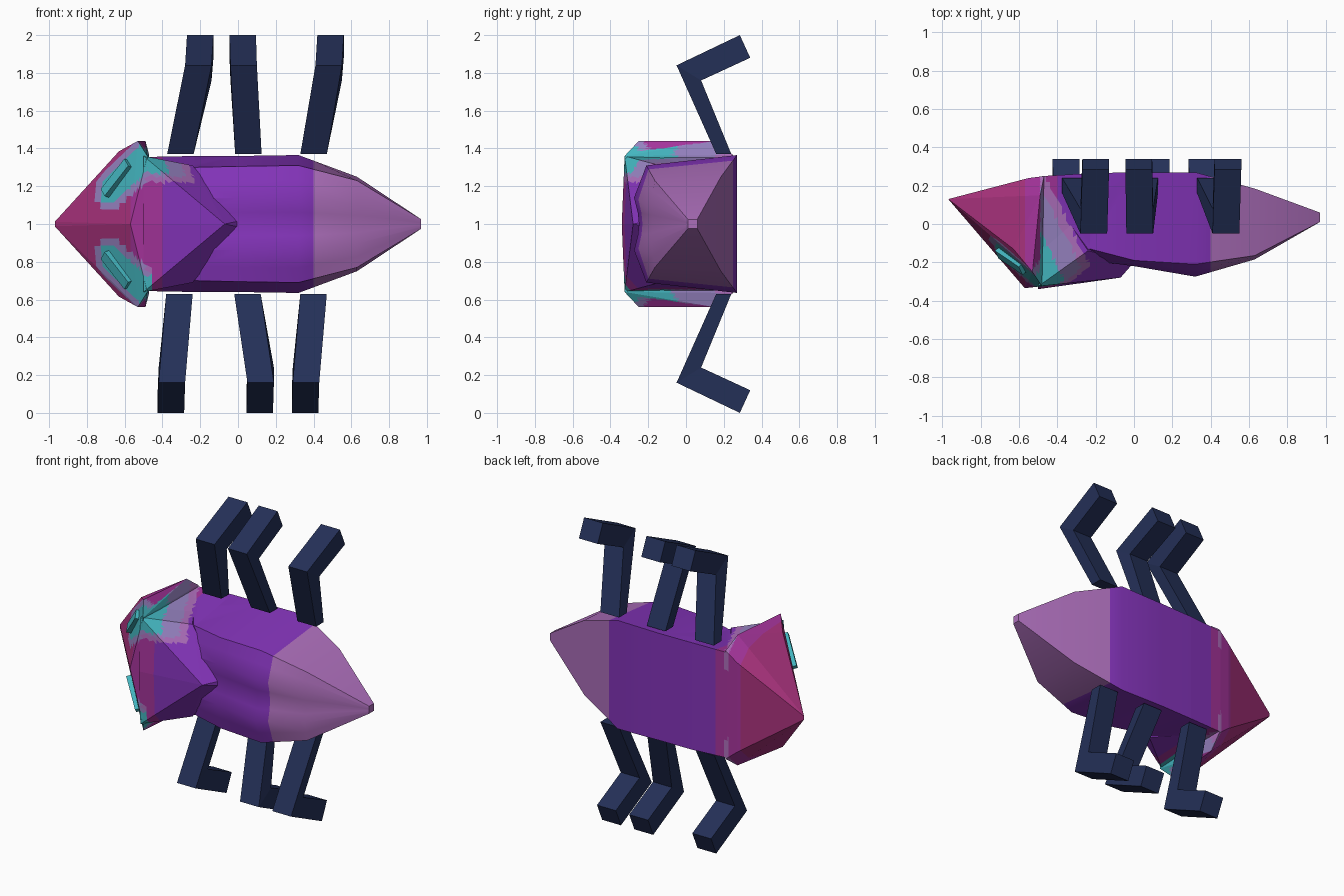
import bpy, bmesh, math
from mathutils import Vector, Matrix

cube = bpy.data.objects.get("Cube")
if cube:
    bpy.data.objects.remove(cube)


def material(name, *rgb):
    lin = [((c / 255 + 0.055) / 1.055) ** 2.4 for c in rgb] + [1]
    m = bpy.data.materials.new(name)
    m.use_nodes = True
    m.diffuse_color = lin
    m.node_tree.nodes["Principled BSDF"].inputs["Base Color"].default_value = lin
    return m


PURPLE, MAGENTA, PINK, TAIL, TEAL, LILAC = range(6)
SHELL = [material("purple", 132, 52, 186), material("magenta violet", 165, 52, 155),
         material("deep pink", 168, 50, 124), material("pale violet", 172, 110, 186),
         material("teal", 68, 182, 192), material("lilac", 150, 130, 192)]
NAVY = material("navy", 36, 48, 88)


def finish(name, bm, mats, smooth=None):
    bmesh.ops.recalc_face_normals(bm, faces=bm.faces)
    me = bpy.data.meshes.new(name)
    bm.to_mesh(me)
    bm.free()
    ob = bpy.data.objects.new(name, me)
    bpy.context.collection.objects.link(ob)
    for m in mats:
        me.materials.append(m)
    if smooth:
        bpy.ops.object.select_all(action='DESELECT')
        ob.select_set(True)
        bpy.context.view_layer.objects.active = ob
        bpy.ops.object.shade_smooth_by_angle(angle=math.radians(smooth))
    return ob


def segment_distance(p, a, b):
    a, b = Vector(a), Vector(b)
    t = max(0, min(1, (p - a).dot(b - a) / (b - a).length_squared))
    return (p - a - (b - a) * t).length


def shell_colour(p):
    # bands along the body, with teal patches around the eyes
    x, y, z = p.x, p.y, p.z - 1
    side = abs(z)
    if x < -0.49:
        d = segment_distance(Vector((x, y, side)), (-0.68, -0.17, 0.19), (-0.5, -0.32, 0.35))
        if d < 0.085:
            return TEAL
        if d < 0.125:
            return LILAC
    elif side > 0.22 and (z > 0 or x < -0.45):
        d = x + 0.48 + 0.5 * (y + 0.32)
        if d < 0.13 and side > 0.27:
            return TEAL
        if d < 0.25 and side > 0.25:
            return LILAC
        if d < 0.3:
            return TAIL
    if x < -0.57:
        return PINK
    if x < -0.4:
        return MAGENTA
    return TAIL if x > 0.4 else PURPLE


def cut_x(bm, x):
    bmesh.ops.bisect_plane(bm, geom=bm.verts[:] + bm.edges[:] + bm.faces[:],
                           plane_co=(x, 0, 0), plane_no=(1, 0, 0))


def paint(bm):
    cut_x(bm, -0.23)
    bmesh.ops.triangulate(bm, faces=[f for f in bm.faces if f.calc_center_median().x < -0.23])
    fine = [e for e in bm.edges if all(v.co.x < -0.229 for v in e.verts)]
    bmesh.ops.subdivide_edges(bm, edges=fine, cuts=11, use_grid_fill=True)
    for x in (-0.57, -0.4, 0.4):
        cut_x(bm, x)
    for f in bm.faces:
        f.material_index = shell_colour(f.calc_center_median())


def hull(name, half):
    # convex part, mirrored across z = 1
    bm = bmesh.new()
    for x, y, z in half:
        for s in ((1, -1) if z else (1,)):
            bm.verts.new((x, y, 1 + s * z))
    res = bmesh.ops.convex_hull(bm, input=bm.verts[:])
    loose = [v for v in res["geom_interior"] if isinstance(v, bmesh.types.BMVert)]
    bmesh.ops.delete(bm, geom=loose, context='VERTS')
    paint(bm)
    return finish(name, bm, SHELL)


# Body: lofted sections (x, belly y, back edge y, belly half width, back half width, bulge)
sections = [(-0.48, 0.25, -0.27, 0.355, 0.35, 0.0), (-0.23, 0.265, -0.13, 0.36, 0.30, 0.06),
            (0.0, 0.27, -0.19, 0.36, 0.305, 0.03), (0.32, 0.27, -0.21, 0.365, 0.31, 0.065),
            (0.63, 0.185, -0.165, 0.25, 0.23, 0.02), (0.97, 0.06, 0.01, 0.025, 0.025, 0.0)]
wave = [(1, 0), (0.75, 0.45), (0.45, 1), (0.2, 0.7), (0, 0.6),
        (-0.2, 0.7), (-0.45, 1), (-0.75, 0.45), (-1, 0)]
bm = bmesh.new()
rings = []
for x, yb, yd, zb, zd, bulge in sections:
    pts = [(yb, -zb), (yb, zb)] + [(yd - bulge * w, zd * t) for t, w in wave]
    rings.append([bm.verts.new((x, y, 1 + z)) for y, z in pts])
for a, b in zip(rings, rings[1:]):
    for i in range(len(a)):
        j = (i + 1) % len(a)
        bm.faces.new((a[i], a[j], b[j], b[i]))
bm.faces.new(rings[0])
bm.faces.new(rings[-1])
paint(bm)
finish("body", bm, SHELL, 28)

# Pointed shield over the shoulders
hull("shoulder_shield", [(-0.5, -0.325, 0.36), (-0.5, -0.34, 0), (-0.24, -0.14, 0.31),
                         (-0.07, -0.28, 0), (0, -0.2, 0.015), (-0.47, 0.2, 0.34)])

# Wedge head with a flared rim
hull("head", [(-0.97, 0.13, 0.012), (-0.57, -0.335, 0), (-0.48, -0.325, 0.36),
              (-0.53, -0.25, 0.44), (-0.49, 0.15, 0.44), (-0.47, 0.25, 0.365),
              (-0.63, -0.13, 0.385), (-0.55, 0.24, 0.3)])

# Eyes: slim raised plates lying on the head
for side, label in ((1, "upper"), (-1, "lower")):
    normal = Vector((-0.75, -0.6, 0.27 * side)).normalized()
    along = Vector((0.13, -0.10, 0.18 * side))
    along = (along - normal * along.dot(normal)).normalized()
    across = normal.cross(along)
    frame = Matrix((along, across, normal)).transposed().to_4x4()
    frame.translation = Vector((-0.635, -0.187, 1 + 0.24 * side)) + normal * 0.008
    bm = bmesh.new()
    bmesh.ops.create_cube(bm, size=1, matrix=frame @ Matrix.Diagonal((0.22, 0.06, 0.035, 1)))
    finish(label + "_eye", bm, [SHELL[TEAL]])

# Legs: bent profile (y, z, joint) spread across its width; joints are hip, knee, foot
profile = [(0.16, 0.37, 0), (-0.05, 0.84, 1), (0.285, 1.0, 2),
           (0.34, 0.88, 2), (0.08, 0.76, 1), (0.24, 0.37, 0)]
legs = {"front_upper_leg": (1, (-0.305, -0.21, -0.20)),
        "middle_upper_leg": (1, (0.055, 0.03, 0.025)),
        "rear_upper_leg": (1, (0.40, 0.48, 0.49)),
        "front_lower_leg": (-1, (-0.31, -0.35, -0.355)),
        "middle_lower_leg": (-1, (0.05, 0.12, 0.115)),
        "rear_lower_leg": (-1, (0.40, 0.36, 0.355))}
for name, (side, joints) in legs.items():
    bm = bmesh.new()
    ends = [[bm.verts.new((joints[j] + dx, y, 1 + side * z)) for y, z, j in profile]
            for dx in (-0.07, 0.07)]
    left, right = ends
    for ring in ends:
        bm.faces.new((ring[0], ring[1], ring[4], ring[5]))
        bm.faces.new((ring[1], ring[2], ring[3], ring[4]))
    for i in range(6):
        j = (i + 1) % 6
        bm.faces.new((left[i], left[j], right[j], right[i]))
    finish(name, bm, [NAVY])
